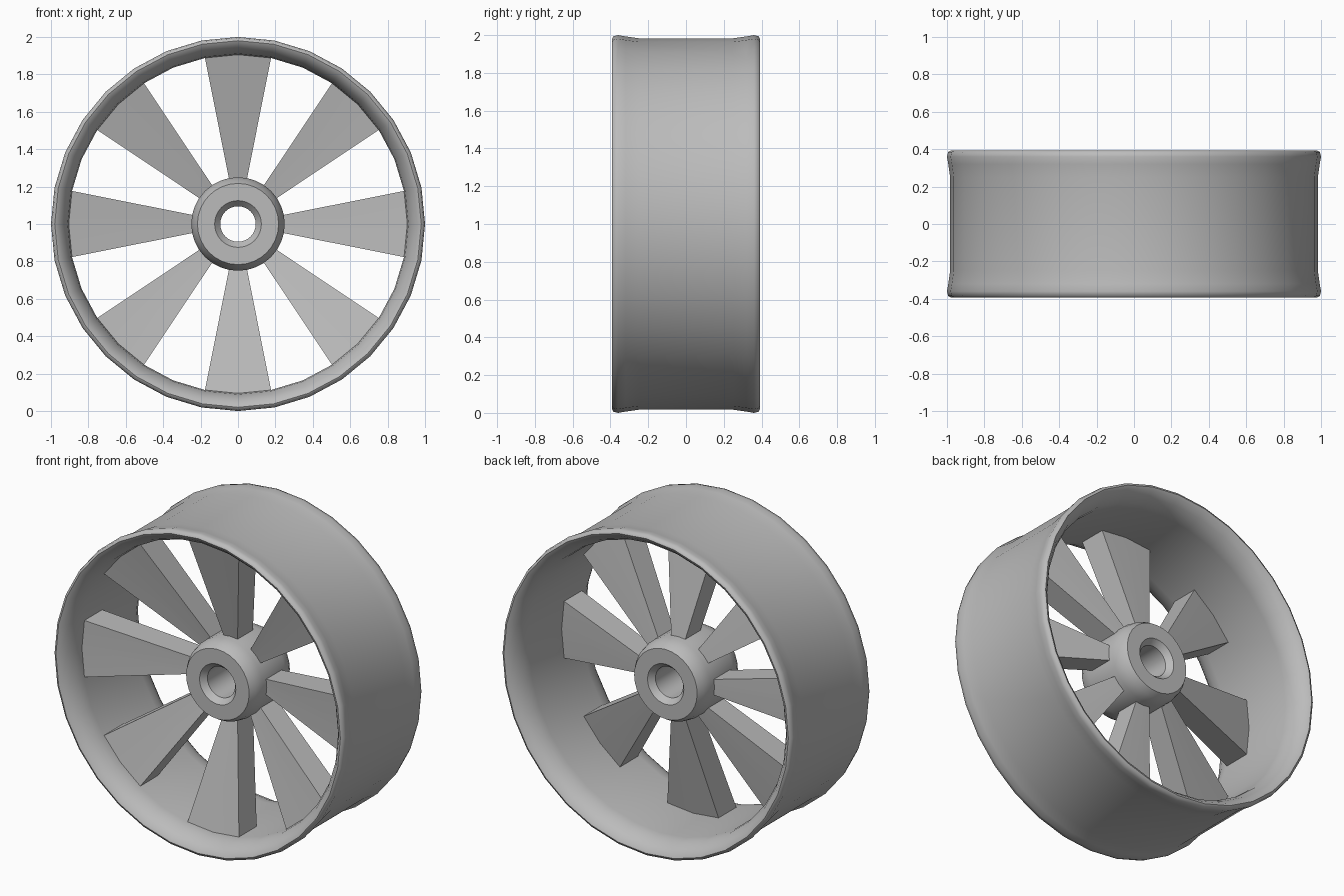
import bpy, bmesh, math

SEGMENTS = 32
SPOKES = 8
STEP = 2 * math.pi / SEGMENTS

default_cube = bpy.data.objects.get("Cube")
if default_cube:
    bpy.data.objects.remove(default_cube, do_unlink=True)

grey = bpy.data.materials.new("plain_grey")
grey.use_nodes = True
grey.diffuse_color = (0.5, 0.5, 0.5, 1)
grey.node_tree.nodes["Principled BSDF"].inputs["Base Color"].default_value = (0.5, 0.5, 0.5, 1)


def polar(radius, angle, y):
    """Point on a circle around the wheel axis."""
    return (radius * math.sin(angle), y, 1 + radius * math.cos(angle))


def finish(name, bm, angle):
    bmesh.ops.recalc_face_normals(bm, faces=bm.faces[:])
    mesh = bpy.data.meshes.new(name)
    bm.to_mesh(mesh)
    bm.free()
    mesh.materials.append(grey)
    obj = bpy.data.objects.new(name, mesh)
    bpy.context.collection.objects.link(obj)
    bpy.ops.object.select_all(action="DESELECT")
    obj.select_set(True)
    bpy.context.view_layer.objects.active = obj
    bpy.ops.object.shade_smooth_by_angle(angle=math.radians(angle))
    return obj


def lathe(name, half_profile, angle):
    """Spin a (y, radius) half profile, mirrored front to back, around the axis."""
    profile = half_profile + [(-y, r) for y, r in reversed(half_profile)]
    bm = bmesh.new()
    rings = [[bm.verts.new(polar(r, i * STEP, y)) for y, r in profile]
             for i in range(SEGMENTS)]
    for i, ring in enumerate(rings):
        following = rings[(i + 1) % SEGMENTS]
        for j in range(len(profile)):
            k = (j + 1) % len(profile)
            bm.faces.new((ring[j], ring[k], following[k], following[j]))
    return finish(name, bm, angle)


def spoke(name, centre):
    """Wedge that widens outward and leans toward the front."""
    bm = bmesh.new()
    # Each loop: radius, front y, back y
    loops = []
    for radius, front, back in ((0.235, -0.07, 0.08), (0.912, -0.245, -0.07)):
        angles = [centre + n * STEP for n in (-1, 0, 1)]
        loops.append([bm.verts.new(polar(radius, a, front)) for a in angles] +
                     [bm.verts.new(polar(radius, a, back)) for a in reversed(angles)])
    inner, outer = loops
    count = len(inner)
    for i in range(count):
        j = (i + 1) % count
        bm.faces.new((inner[i], inner[j], outer[j], outer[i]))
    for a, b, c, d in (inner[:2] + inner[4:], inner[1:5],
                       outer[:2] + outer[4:], outer[1:5]):
        bm.faces.new((a, b, c, d))
    return finish(name, bm, 30)


# Rim: shallow outer channel, rounded lips, flared inside
lathe("rim", [(0.25, 0.905), (0.30, 0.911), (0.35, 0.935), (0.383, 0.962),
              (0.392, 0.98), (0.385, 0.994), (0.36, 1.0), (0.32, 0.993),
              (0.25, 0.983)], 50)

# Hub: rounded barrel with flat ends and a countersunk bore
lathe("hub", [(0.165, 0.095), (0.2, 0.125), (0.2, 0.217), (0.165, 0.238),
              (0.11, 0.25)], 35)

# Spokes
for n in range(SPOKES):
    spoke(f"spoke_{n + 1}", n * 2 * math.pi / SPOKES)
